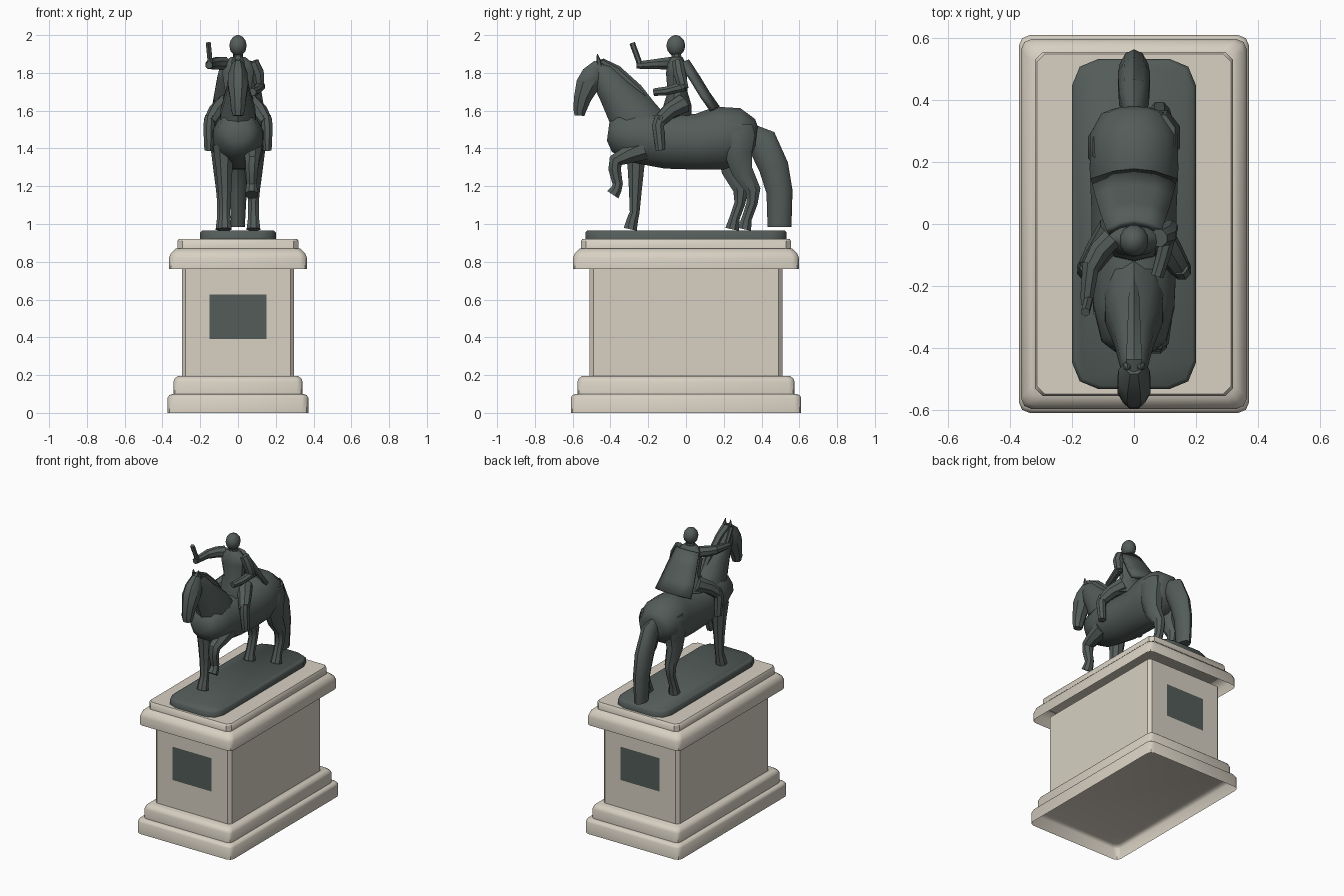
import bpy, bmesh, math
from mathutils import Vector


def material(name, rgb):
    m = bpy.data.materials.new(name)
    m.diffuse_color = (*rgb, 1)
    return m


STONE = material("pale stone", (0.68, 0.63, 0.54))
BRONZE = material("dark bronze", (0.088, 0.108, 0.102))


def finish(name, bm, mat, angle=32, closed=True):
    if closed:
        bmesh.ops.recalc_face_normals(bm, faces=bm.faces)
    me = bpy.data.meshes.new(name)
    bm.to_mesh(me)
    bm.free()
    me.materials.append(mat)
    for p in me.polygons:
        p.use_smooth = True
    me.set_sharp_from_angle(angle=math.radians(angle))
    ob = bpy.data.objects.new(name, me)
    bpy.context.collection.objects.link(ob)
    return ob


def skin(name, rings, mat, angle=32, bottom=True):
    """Joins closed rings of points, capping the last and optionally the first."""
    bm = bmesh.new()
    vs = [[bm.verts.new(p) for p in r] for r in rings]
    n = len(vs[0])
    for a, b in zip(vs, vs[1:]):
        for i in range(n):
            j = (i + 1) % n
            bm.faces.new((a[i], a[j], b[j], b[i]))
    if bottom:
        bm.faces.new(vs[0][::-1])
    bm.faces.new(vs[-1])
    return finish(name, bm, mat, angle)


def block(name, tiers, corner, mat, seg=2, angle=40):
    """Open-bottomed stack of rounded rectangles given as (half x, half y, z)."""
    rings = []
    for hx, hy, z in tiers:
        ring = []
        for q, (sx, sy) in enumerate([(1, 1), (-1, 1), (-1, -1), (1, -1)]):
            for k in range(seg + 1):
                a = (q + k / seg) * math.pi / 2
                ring.append((sx * (hx - corner) + corner * math.cos(a),
                             sy * (hy - corner) + corner * math.sin(a), z))
        rings.append(ring)
    return skin(name, rings, mat, angle, False)


def limb(name, path, sides=8, mat=BRONZE, angle=40):
    """Tube through (x, y, z, half width, half depth) points."""
    pts = [Vector(p[:3]) for p in path]
    grow = 1 / math.cos(math.pi / sides)
    rings = []
    for i, p in enumerate(path):
        d0 = (pts[i] - pts[i - 1]).normalized() if i else Vector()
        d1 = (pts[i + 1] - pts[i]).normalized() if i + 1 < len(pts) else Vector()
        t = (d0 + d1).normalized()
        s = (Vector((1, 0, 0)) - t * t.x).normalized() * grow
        u = t.cross(s)
        rings.append([pts[i] + s * p[3] * math.cos(a) + u * p[4] * math.sin(a)
                      for a in (2 * math.pi * (k + 0.5) / sides for k in range(sides))])
    return skin(name, rings, mat, angle)


def sheet(name, centre, half_side, half_height, mat):
    """Flat upright rectangle facing away from the pedestal's middle."""
    c, s, h = Vector(centre), Vector(half_side), Vector((0, 0, half_height))
    bm = bmesh.new()
    bm.faces.new([bm.verts.new(p) for p in (c - s - h, c + s - h, c + s + h, c - s + h)])
    return finish(name, bm, mat, closed=False)


# Pedestal
block("plinth", [(.372, .61, 0), (.372, .61, .08), (.365, .603, .093), (.35, .588, .1)], .035, STONE)
block("base_moulding", [(.342, .575, .1), (.342, .575, .165), (.335, .568, .182), (.317, .55, .196)], .03, STONE)
block("pedestal_die", [(.297, .51, .19), (.297, .51, .768)], .02, STONE, 1)
block("cornice", [(.365, .598, .762), (.365, .598, .82), (.355, .588, .846), (.33, .562, .87)], .036, STONE)
block("cornice_cap", [(.32, .555, .865), (.32, .555, .91), (.314, .549, .92)], .025, STONE, 1)
block("bronze_base", [(.2, .533, .918), (.2, .533, .954), (.19, .523, .966)], .085, BRONZE, 2, 60)
for s, side in ((-1, "front"), (1, "back")):
    sheet(side + "_plaque", (0, s * .512, .51), (-s * .152, 0, 0), .1175, BRONZE)
for s, side in ((-1, "left"), (1, "right")):
    sheet(side + "_panel", (s * .2985, 0, .485), (0, s * .342, 0), .1825, STONE)

# Horse body, neck, head
limb("horse_body", [
    (0, -.412, 1.49, .06, .05), (0, -.375, 1.485, .105, .105), (0, -.27, 1.465, .13, .14),
    (0, -.1, 1.44, .138, .147), (0, .06, 1.435, .138, .148), (0, .18, 1.455, .143, .168),
    (0, .29, 1.468, .142, .145), (0, .355, 1.462, .105, .095), (0, .372, 1.46, .06, .06)], 12)
limb("horse_neck", [
    (0, -.22, 1.47, .1, .15), (0, -.29, 1.59, .092, .122), (0, -.375, 1.70, .062, .088),
    (0, -.445, 1.795, .045, .066), (0, -.475, 1.825, .035, .04)], 10)
limb("horse_head", [
    (0, -.458, 1.85, .03, .03), (0, -.492, 1.79, .05, .06), (0, -.522, 1.735, .054, .062),
    (0, -.548, 1.665, .042, .046), (0, -.562, 1.605, .036, .035), (0, -.564, 1.574, .028, .026)], 8)
limb("mane", [
    (0, -.17, 1.61, .012, .02), (0, -.26, 1.71, .018, .028), (0, -.37, 1.812, .022, .026),
    (0, -.44, 1.858, .026, .016), (0, -.475, 1.85, .02, .01)], 6)
for s, side in ((-1, "left"), (1, "right")):
    limb(side + "_ear", [(s * .022, -.458, 1.84, .013, .013), (s * .022, -.462, 1.865, .011, .01),
                         (s * .02, -.47, 1.9, .002, .002)], 6)

# Horse legs: one foreleg raised, hind legs staggered
limb("standing_foreleg", [
    (-.075, -.265, 1.42, .057, .06), (-.073, -.265, 1.3, .044, .044), (-.07, -.268, 1.18, .035, .034),
    (-.07, -.272, 1.06, .027, .026), (-.07, -.283, 1.025, .031, .03), (-.07, -.295, .972, .036, .035)])
limb("raised_foreleg", [
    (.075, -.22, 1.40, .055, .06), (.075, -.3, 1.37, .048, .048), (.075, -.372, 1.335, .037, .038),
    (.073, -.378, 1.29, .033, .033), (.072, -.36, 1.205, .026, .026)])
limb("raised_hoof", [(.072, -.358, 1.225, .026, .025), (.072, -.368, 1.185, .03, .028),
                     (.072, -.388, 1.155, .034, .036)])
for x, dy, side in ((-.082, 0, "left"), (.082, .065, "right")):
    k = dy * .5
    limb(side + "_hind_leg", [
        (x, .25 + k, 1.53, .05, .07), (x, .248 + k, 1.47, .066, .086), (x, .243 + k, 1.38, .06, .075),
        (x, .245 + dy * .8, 1.28, .047, .056), (x, .29 + dy, 1.18, .034, .04), (x, .285 + dy, 1.11, .028, .029),
        (x, .257 + dy, 1.03, .029, .027), (x, .244 + dy, .972, .036, .036)])
limb("tail", [
    (0, .335, 1.47, .03, .06), (0, .405, 1.43, .048, .08), (0, .465, 1.3, .052, .075),
    (0, .495, 1.17, .046, .066), (0, .495, .985, .036, .06)], 10)

# Rider
limb("rider_torso", [
    (0, -.045, 1.575, .1, .072), (0, -.045, 1.63, .094, .07), (0, -.045, 1.7, .068, .05),
    (0, -.05, 1.8, .083, .053), (0, -.05, 1.85, .078, .046), (0, -.05, 1.885, .038, .03)], 10)
limb("rider_neck", [(0, -.05, 1.86, .027, .027), (0, -.052, 1.92, .025, .025)])
limb("rider_head", [(0, -.054, 1.944 - .056 * math.cos(a), .046 * math.sin(a), .05 * math.sin(a))
                    for a in (math.radians(d) for d in (8, 30, 60, 90, 120, 150, 172))], 12)
for s, side in ((-1, "left"), (1, "right")):
    limb(side + "_thigh", [(s * .065, -.02, 1.635, .05, .05), (s * .115, -.09, 1.595, .041, .041),
                           (s * .15, -.145, 1.54, .032, .032)])
    limb(side + "_boot", [(s * .148, -.135, 1.57, .026, .028), (s * .154, -.148, 1.52, .03, .032),
                          (s * .155, -.135, 1.39, .023, .025)])
limb("raised_upper_arm", [(-.07, -.045, 1.85, .034, .034), (-.11, -.085, 1.85, .033, .033),
                          (-.14, -.14, 1.848, .028, .028)])
limb("raised_forearm", [(-.138, -.125, 1.85, .028, .028), (-.152, -.235, 1.842, .021, .021),
                        (-.153, -.262, 1.84, .017, .017)])
limb("baton", [(-.145, -.238, 1.83, .013, .013), (-.157, -.285, 1.958, .013, .013)], 6)
limb("lowered_upper_arm", [(.08, -.045, 1.86, .028, .028), (.105, -.035, 1.8, .032, .032),
                           (.115, -.012, 1.715, .025, .026)])
limb("rein_forearm", [(.118, -.005, 1.73, .025, .026), (.095, -.1, 1.705, .023, .023),
                      (.075, -.168, 1.698, .02, .02)])

# Cape: bowed sheet hung from the shoulders, widening downwards
bm = bmesh.new()
rows = []
for hw, y, z in ((.085, .005, 1.864), (.105, .06, 1.78), (.122, .115, 1.69), (.135, .168, 1.615)):
    rows.append([bm.verts.new((hw * u, y - .03 * u * u, z - .012 * u * u)) for u in (-1, -.5, 0, .5, 1)])
for a, b in zip(rows, rows[1:]):
    for i in range(4):
        bm.faces.new((a[i], a[i + 1], b[i + 1], b[i]))
cape = finish("cape", bm, BRONZE)
mod = cape.modifiers.new("thickness", "SOLIDIFY")
mod.thickness = .026
mod.offset = 0
